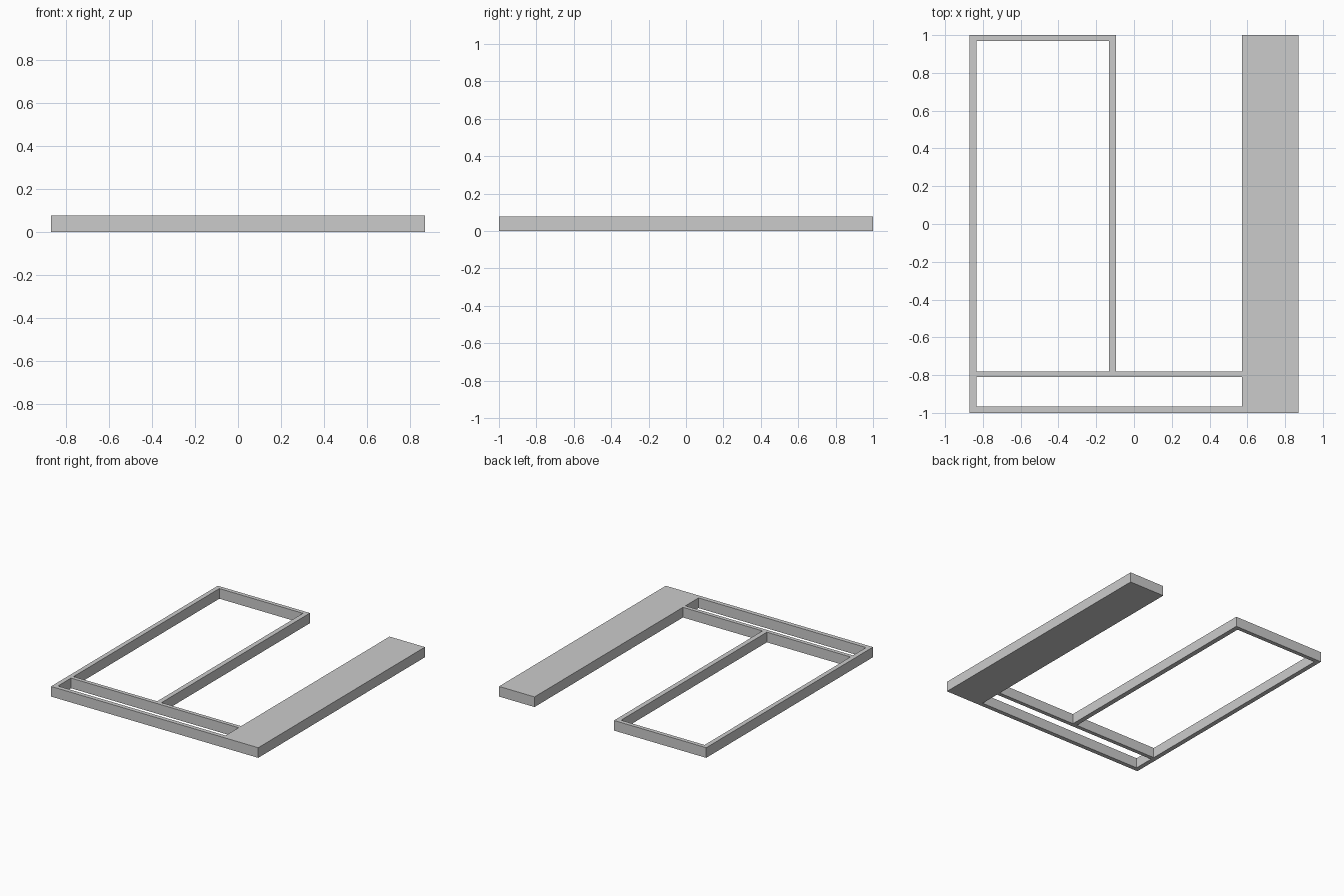
import bpy

if "Cube" in bpy.data.objects:
    bpy.data.objects.remove(bpy.data.objects["Cube"])

HEIGHT = 0.077


def rectangle(x0, x1, y0, y1):
    return [(x0, y0), (x1, y0), (x1, y1), (x0, y1)]


def extruded_plan(name, loops, height):
    """Closed 2D loops (outline plus holes) filled and extruded up from z = 0."""
    curve = bpy.data.curves.new(name, 'CURVE')
    curve.dimensions = '2D'
    curve.fill_mode = 'BOTH'
    curve.extrude = height / 2
    for loop in loops:
        spline = curve.splines.new('POLY')
        spline.points.add(len(loop) - 1)
        for point, (x, y) in zip(spline.points, loop):
            point.co = (x, y, height / 2, 1)
        spline.use_cyclic_u = True
        spline.use_smooth = False
    obj = bpy.data.objects.new(name, curve)
    obj.location.z = height / 2
    bpy.context.collection.objects.link(obj)
    bpy.context.view_layer.objects.active = obj
    obj.select_set(True)
    bpy.ops.object.convert(target='MESH')
    obj = bpy.context.object
    # 2D curves may flatten point heights, so settle the part on z = 0
    low = min(v.co.z for v in obj.data.vertices)
    for v in obj.data.vertices:
        v.co.z -= low
    obj.location.z = 0
    return obj


# Outline: tall frame on the left, base rails, wide solid slab on the right
outline = [(-0.87, -1), (0.87, -1), (0.87, 1), (0.572, 1),
           (0.572, -0.78), (-0.096, -0.78), (-0.096, 1), (-0.87, 1)]

# Openings: long slot between the base rails, large opening in the tall frame
base_slot = rectangle(-0.835, 0.572, -0.967, -0.81)
tall_opening = rectangle(-0.835, -0.133, -0.78, 0.969)

extruded_plan("frame_with_slab", [outline, base_slot, tall_opening], HEIGHT)
